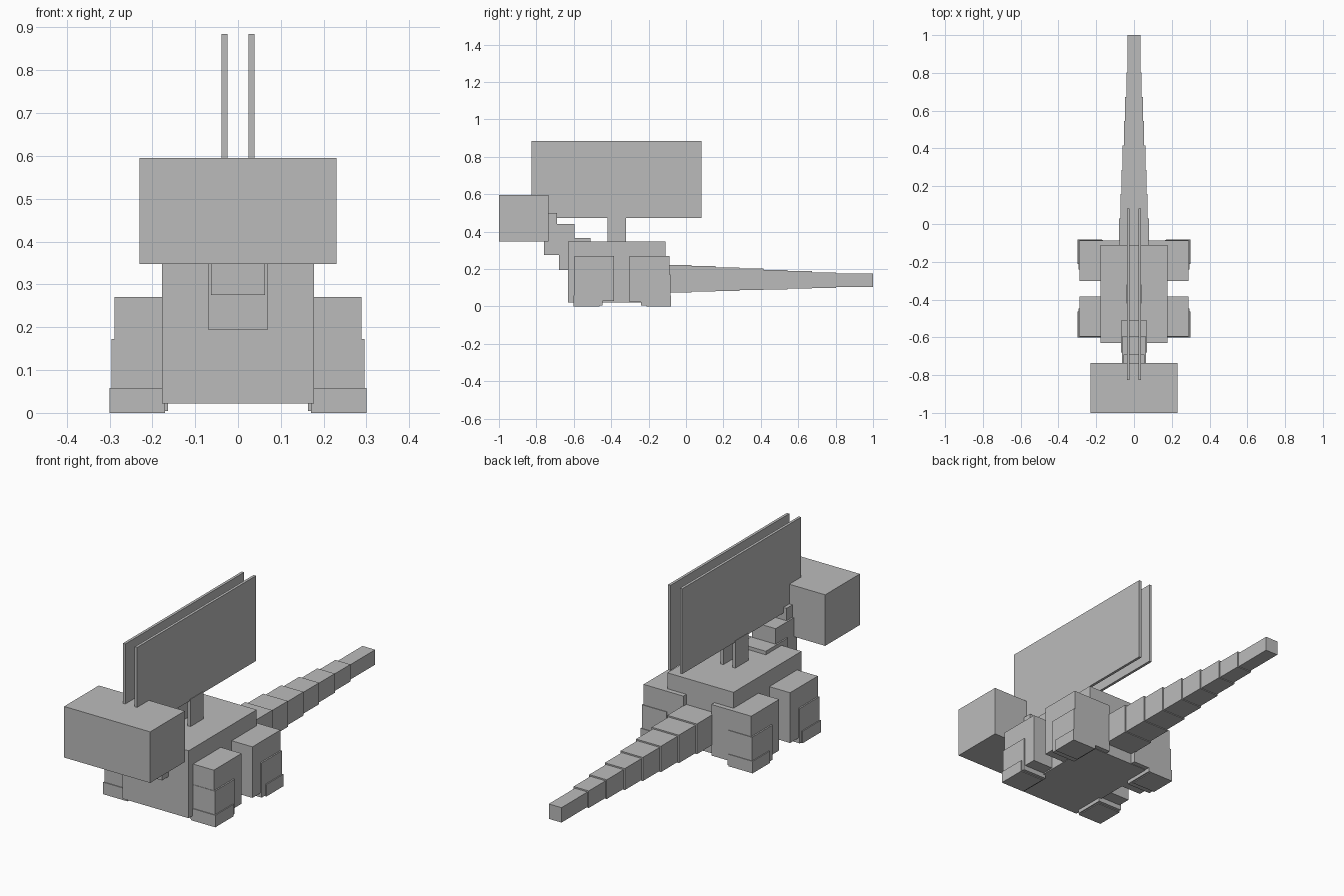
import bpy
import bmesh
from mathutils import Vector

if "Cube" in bpy.data.objects:
    bpy.data.objects.remove(bpy.data.objects["Cube"], do_unlink=True)

# Single grey material
grey = bpy.data.materials.new("plain_grey")
grey.use_nodes = True
colour = (0.5, 0.5, 0.5, 1)
grey.diffuse_color = colour
grey.node_tree.nodes["Principled BSDF"].inputs["Base Color"].default_value = colour


def box(name, x, y, z):
    """Box spanning the given (min, max) pairs."""
    low, high = Vector((x[0], y[0], z[0])), Vector((x[1], y[1], z[1]))
    bm = bmesh.new()
    bmesh.ops.create_cube(bm, size=1)
    for v in bm.verts:
        v.co = (low + high) / 2 + v.co * (high - low)
    mesh = bpy.data.meshes.new(name)
    bm.to_mesh(mesh)
    bm.free()
    mesh.materials.append(grey)
    obj = bpy.data.objects.new(name, mesh)
    bpy.context.collection.objects.link(obj)
    return obj


def pair(name, x, y, z):
    """Left box and its mirror image on the right."""
    box("left_" + name, x, y, z)
    box("right_" + name, (-x[1], -x[0]), y, z)


# Body and head
box("body", (-0.177, 0.177), (-0.63, -0.11), (0.022, 0.348))
box("head", (-0.23, 0.23), (-1.0, -0.735), (0.348, 0.595))

# Neck rising forward in three overlapping blocks
for i, (half, y, z) in enumerate([
        (0.070, (-0.68, -0.51), (0.195, 0.365)),
        (0.063, (-0.76, -0.595), (0.275, 0.44)),
        (0.055, (-0.83, -0.69), (0.352, 0.50))]):
    box(f"neck_{i + 1}", (-half, half), y, z)

# Twin back sails on short posts
pair("sail", (0.025, 0.038), (-0.825, 0.083), (0.473, 0.885))
pair("sail_post", (0.024, 0.040), (-0.42, -0.32), (0.33, 0.48))

# Legs: thigh, shin and foot
pair("front_thigh", (0.075, 0.288), (-0.596, -0.384), (0.028, 0.271))
pair("front_shin", (0.163, 0.295), (-0.598, -0.447), (0.004, 0.172))
pair("front_foot", (0.170, 0.300), (-0.602, -0.462), (0.0, 0.058))
pair("rear_thigh", (0.075, 0.288), (-0.301, -0.087), (0.024, 0.271))
pair("rear_shin", (0.163, 0.295), (-0.240, -0.084), (0.004, 0.172))
pair("rear_foot", (0.170, 0.300), (-0.212, -0.081), (0.0, 0.058))

# Tail of overlapping, shrinking blocks
count = 8
for i in range(count):
    t = i / (count - 1)
    end = 1.0 if i == count - 1 else 0.03 + 0.1285 * i
    half_x = 0.079 + (0.034 - 0.079) * t
    half_z = 0.073 + (0.036 - 0.073) * t
    mid = 0.149 + (0.140 - 0.149) * t
    box(f"tail_{i + 1}", (-half_x, half_x), (end - 0.24, end),
        (mid - half_z, mid + half_z))
